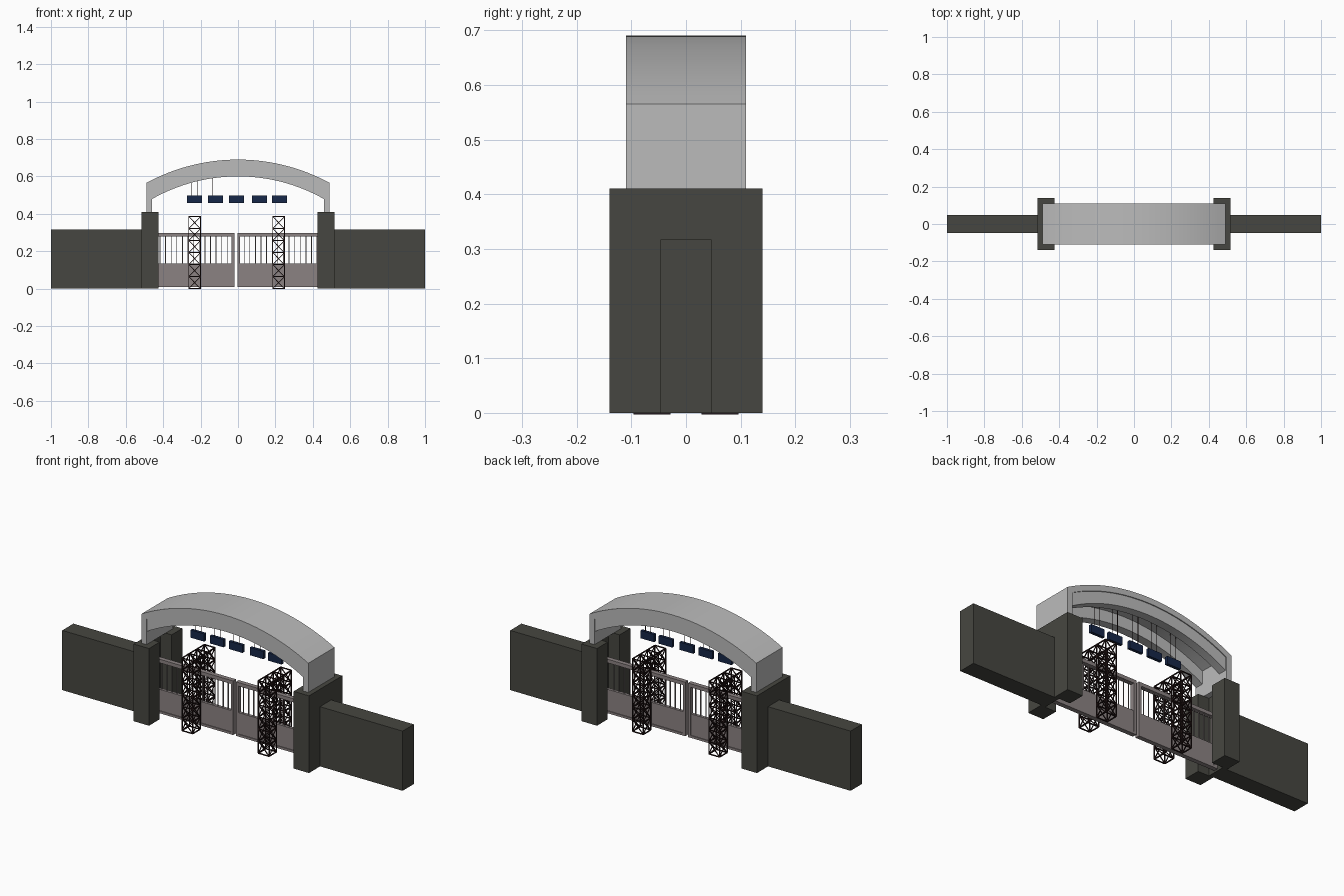
import bpy, bmesh, math
from mathutils import Vector

if "Cube" in bpy.data.objects:
    bpy.data.objects.remove(bpy.data.objects["Cube"])


def material(name, rgb):
    m = bpy.data.materials.new(name)
    m.diffuse_color = (*rgb, 1)
    m.use_nodes = True
    m.node_tree.nodes["Principled BSDF"].inputs["Base Color"].default_value = m.diffuse_color
    return m


STONE = material("dark_stone", (0.062, 0.062, 0.052))
STEEL = material("dark_steel", (0.018, 0.008, 0.008))
GATE = material("gate_metal", (0.26, 0.225, 0.225))
NAVY = material("navy_panel", (0.008, 0.02, 0.065))
PALE = material("pale_concrete", (0.5, 0.5, 0.5))


def finish(name, bm, mat):
    bmesh.ops.recalc_face_normals(bm, faces=bm.faces)
    me = bpy.data.meshes.new(name)
    bm.to_mesh(me)
    bm.free()
    ob = bpy.data.objects.new(name, me)
    bpy.context.collection.objects.link(ob)
    me.materials.append(mat)
    return ob


def add_box(bm, x, y, z):
    """Box from (min, max) pairs."""
    vs = bmesh.ops.create_cube(bm, size=1)["verts"]
    for v in vs:
        v.co = [(a + b) / 2 + c * (b - a) for (a, b), c in zip((x, y, z), v.co)]


def add_bar(bm, a, b, t):
    """Square bar of thickness t between two points."""
    a, b = Vector(a), Vector(b)
    d = b - a
    q = d.to_track_quat('Z', 'Y')
    for v in bmesh.ops.create_cube(bm, size=1)["verts"]:
        v.co = (a + b) / 2 + q @ Vector((v.co.x * t, v.co.y * t, v.co.z * d.length))


def add_prism(bm, pts, direction):
    """Extrude a planar outline along a vector."""
    f = bm.faces.new([bm.verts.new(p) for p in pts])
    ext = bmesh.ops.extrude_face_region(bm, geom=[f])["geom"]
    bmesh.ops.translate(bm, vec=direction, verts=[g for g in ext if isinstance(g, bmesh.types.BMVert)])


# Side walls and slotted pillars (U-shaped plan, open toward the gate)
for s, side in ((-1, "left"), (1, "right")):
    bm = bmesh.new()
    add_box(bm, sorted((s * 0.515, s * 1.0)), (-0.047, 0.047), (0, 0.317))
    finish(side + "_wall", bm, STONE)
    plan = [(0.425, -0.14), (0.515, -0.14), (0.515, 0.14), (0.425, 0.14),
            (0.425, 0.05), (0.49, 0.05), (0.49, -0.05), (0.425, -0.05)]
    bm = bmesh.new()
    add_prism(bm, [(s * x, y, 0) for x, y in plan], (0, 0, 0.41))
    finish(side + "_pillar", bm, STONE)

# Arched canopy: concentric arcs for the shell and the two ribs under it
R, CZ, N = 1.023, -0.333, 32


def arc(r, half):
    a = math.asin(half / r)
    return [(r * math.sin(a * (2 * i / N - 1)), CZ + r * math.cos(a * (2 * i / N - 1)))
            for i in range(N + 1)]


def arch_part(name, outline, y0, y1):
    bm = bmesh.new()
    add_prism(bm, [(x, y0, z) for x, z in outline], (0, y1 - y0, 0))
    ob = finish(name, bm, PALE)
    bpy.context.view_layer.objects.active = ob
    ob.select_set(True)
    bpy.ops.object.shade_smooth_by_angle(angle=math.radians(25))
    ob.select_set(False)


inner = arc(R - 0.03, 0.46)
shell = [(-0.49, 0.41)] + arc(R, 0.49) + [(0.49, 0.41), (0.46, 0.41)] + inner[::-1] + [(-0.46, 0.41)]
arch_part("arch_shell", shell, -0.11, 0.11)
rib = inner + arc(R - 0.09, 0.46)[::-1]
arch_part("front_arch_rib", rib, -0.105, -0.06)
arch_part("back_arch_rib", rib, 0.06, 0.105)

# Gate leaves: solid lower panel, bars, rails and end stiles
for s, side in ((-1, "left"), (1, "right")):
    def span(a, b):
        return sorted((-0.012 + s * a, -0.012 + s * b))
    far = 0.49 + 0.012 * s
    bm = bmesh.new()
    add_box(bm, span(0.008, far), (-0.008, 0.008), (0.015, 0.135))
    add_box(bm, span(0.008, far), (-0.012, 0.012), (0.278, 0.297))
    add_box(bm, span(0.008, far), (-0.012, 0.012), (0.01, 0.022))
    add_box(bm, span(0.008, 0.022), (-0.012, 0.012), (0.015, 0.297))
    add_box(bm, span(far - 0.02, far), (-0.012, 0.012), (0.015, 0.297))
    finish(side + "_gate_leaf", bm, GATE)
    bm = bmesh.new()
    for i in range(1, 15):
        x = -0.012 + s * (0.015 + 0.03 * i)
        add_box(bm, (x - 0.002, x + 0.002), (-0.002, 0.002), (0.13, 0.28))
    finish(side + "_gate_bars", bm, GATE)

# Lattice portals straddling the gate, made of cross-braced cubic cells
T, C, LEVELS = 0.005, 0.0625, 6
H = 0.385 / LEVELS


def add_cell(bm, x0, y0, z0):
    p = [Vector((x0 + C * i, y0 + C * j, z0 + H * k)) for k in (0, 1) for j in (0, 1) for i in (0, 1)]
    pairs = set()
    for i in range(8):
        for j in range(i + 1, 8):
            if bin(i ^ j).count("1") <= 2:      # edges and face diagonals
                pairs.add((i, j))
    for i, j in pairs:
        horizontal_diagonal = (i ^ j) == 3
        if not horizontal_diagonal:
            add_bar(bm, p[i], p[j], T if bin(i ^ j).count("1") == 1 else T * 0.8)


for cx, side in ((-0.232, "left"), (0.217, "right")):
    bm = bmesh.new()
    x0, y0 = cx - C / 2, -1.5 * C
    for k in range(LEVELS):
        add_cell(bm, x0, y0, k * H)
        add_cell(bm, x0, y0 + 2 * C, k * H)
    add_cell(bm, x0, y0 + C, (LEVELS - 1) * H)
    finish(side + "_lattice_portal", bm, STEEL)

# Hanging panels on thin wires
for n, cx in enumerate((-0.233, -0.12, -0.008, 0.115, 0.222), 1):
    bm = bmesh.new()
    add_box(bm, (cx - 0.04, cx + 0.04), (-0.008, 0.008), (0.458, 0.499))
    finish(f"hanging_panel_{n}", bm, NAVY)
    bm = bmesh.new()
    for x in (cx - 0.016, cx + 0.016):
        top = CZ + math.sqrt((R - 0.03) ** 2 - x * x)
        add_box(bm, (x - 0.001, x + 0.001), (-0.001, 0.001), (0.495, top))
    finish(f"panel_wires_{n}", bm, STEEL)
